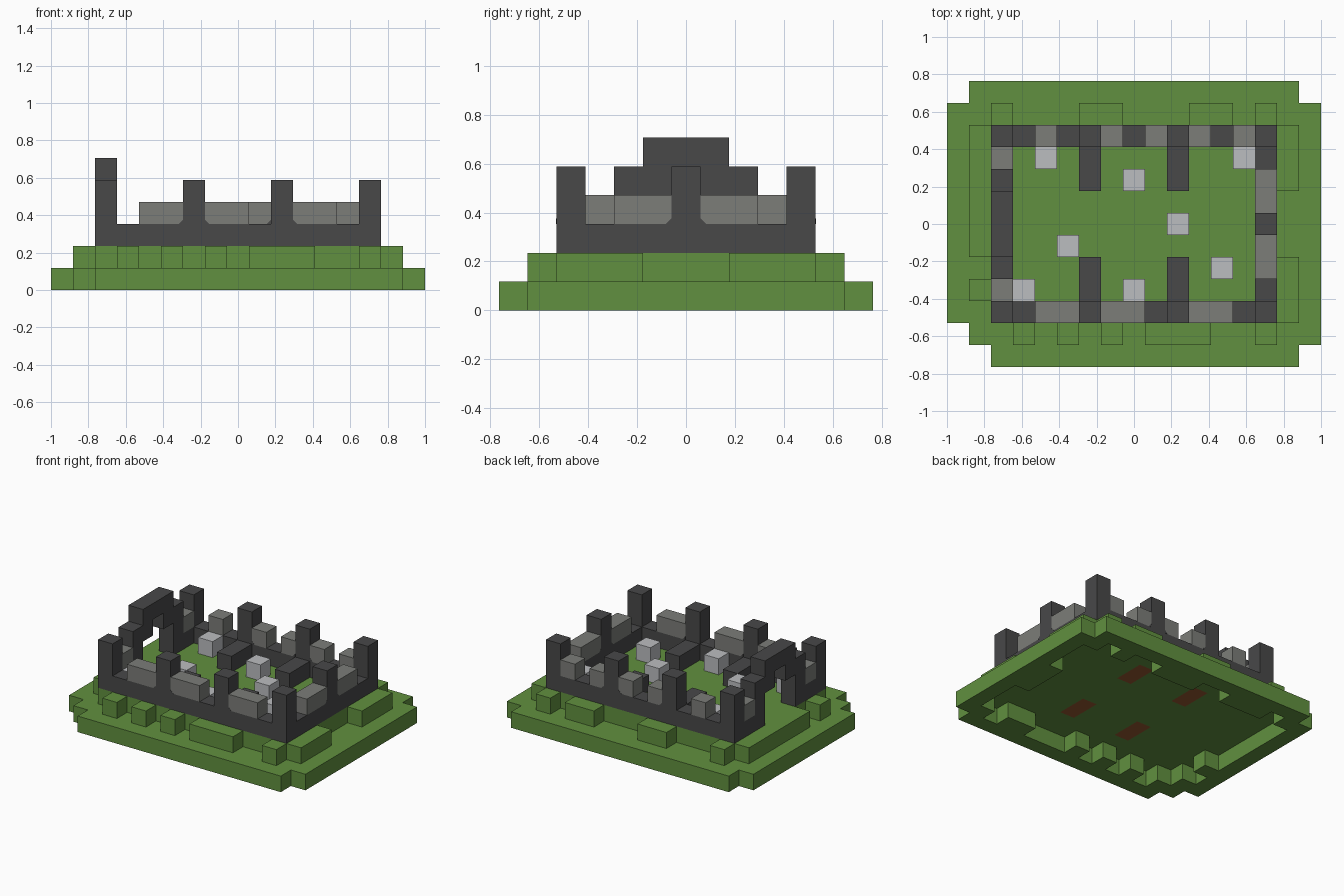
import bpy
import bmesh

# Remove the default object
default_cube = bpy.data.objects.get("Cube")
if default_cube:
    bpy.data.objects.remove(default_cube, do_unlink=True)

COLUMNS, ROWS = 17, 13
UNIT = 2 / COLUMNS


def make_material(name, red, green, blue):
    material = bpy.data.materials.new(name)
    colour = (red, green, blue, 1)
    material.diffuse_color = colour
    material.use_nodes = True
    material.node_tree.nodes["Principled BSDF"].inputs["Base Color"].default_value = colour
    return material


GRASS = make_material("grass green", .12, .28, .05)
DARK_STONE = make_material("dark stone", .065, .065, .066)
MID_STONE = make_material("mid grey stone", .2, .205, .19)
PALE_STONE = make_material("pale stone", .5, .51, .53)
EARTH = make_material("earth brown", .3, .1, .03)


def position(column, row, level):
    """Turn a block coordinate into a model position."""
    return ((column - COLUMNS / 2) * UNIT, (row - ROWS / 2) * UNIT, level * UNIT)


def area(*rectangles):
    """Cells covered by rectangles given as column start, end, row start, end."""
    return {(c, r) for left, right, front, back in rectangles
            for c in range(left, right) for r in range(front, back)}


def finish(bm, name, *materials):
    bmesh.ops.remove_doubles(bm, verts=bm.verts, dist=.0001)
    mesh = bpy.data.meshes.new(name)
    bm.to_mesh(mesh)
    bm.free()
    for material in materials:
        mesh.materials.append(material)
    obj = bpy.data.objects.new(name, mesh)
    bpy.context.collection.objects.link(obj)
    return obj


def blocks(name, cells, bottom, top, material, patch=(), patch_material=None):
    """Extrude a set of cells between two levels, with no inner faces."""
    bm = bmesh.new()

    def face(corners, slot):
        made = bm.faces.new([bm.verts.new(position(*corner)) for corner in corners])
        made.material_index = slot

    for c, r in sorted(cells):
        slot = int((c, r) in patch)
        ring = [(c, r), (c + 1, r), (c + 1, r + 1), (c, r + 1)]
        face([(*p, top) for p in ring], slot)
        face([(*p, bottom) for p in reversed(ring)], slot)
        neighbours = [(c, r - 1), (c + 1, r), (c, r + 1), (c - 1, r)]
        for side, neighbour in enumerate(neighbours):
            if neighbour not in cells:
                a, b = ring[side], ring[(side + 1) % len(ring)]
                face([(*a, bottom), (*b, bottom), (*b, top), (*a, top)], slot)
    return finish(bm, name, material, *([patch_material] if patch else []))


# Ground: an upper terrace with a ragged rim, over an open lower ring
court = area((2, 15, 2, 11))
back_ledges = area((2, 3, 11, 12), (6, 8, 11, 12), (11, 13, 11, 12), (14, 15, 11, 12))
front_ledges = area((3, 4, 1, 2), (5, 6, 1, 2), (7, 8, 1, 2), (9, 12, 1, 2), (14, 15, 1, 2))
side_ledges = area((1, 2, 3, 4), (1, 2, 5, 11), (15, 16, 2, 5), (15, 16, 8, 11))
terrace = court | back_ledges | front_ledges | side_ledges
island = area((2, 16, 0, 1), (1, 17, 1, 2), (0, 17, 2, 12), (1, 16, 12, 13))

partitions = area(*[(c, c + 1, r, r + 2) for c in (6, 10) for r in (3, 8)])
blocks("lower_grass_ring", island - terrace, 0, 1, GRASS)
blocks("upper_grass_terrace", terrace, 1, 2, GRASS, partitions, EARTH)

# Perimeter wall with a gateway, and low inner partitions
gateway = area((2, 3, 5, 8))
perimeter = court - area((3, 14, 3, 10)) - gateway
blocks("wall_base", perimeter | partitions, 2, 3, DARK_STONE)

# Corner and middle pillars
corners = {(c, r) for c in (2, 14) for r in (2, 10)}
middles = {(c, r) for c in (6, 10) for r in (2, 10)} | {(14, 6)}
blocks("wall_pillars", corners | middles, 3, 5, DARK_STONE)

# Stepped gate arch
blocks("gate_posts", {(2, 4), (2, 8)}, 3, 4, DARK_STONE)
blocks("gate_shoulders", area((2, 3, 4, 6), (2, 3, 7, 9)), 4, 5, DARK_STONE)
blocks("gate_lintel", gateway, 5, 6, DARK_STONE)

# Grey merlons on the wall
front_merlons = area((4, 6, 2, 3), (7, 9, 2, 3), (11, 13, 2, 3))
back_merlons = {(c, 10) for c in (4, 7, 9, 11, 13)}
side_merlons = area((2, 3, 3, 4), (2, 3, 9, 10), (14, 15, 4, 6), (14, 15, 7, 9))
merlons = front_merlons | back_merlons | side_merlons
blocks("merlons", merlons, 3, 4, MID_STONE)

# Small dark wedges at the pillar feet, where a merlon meets the pillar
WEDGE, LIP = .2, .01


def foot_wedge(name, column, row, step, along_row):
    start = (row if along_row else column) + (step > 0)
    across = column if along_row else row
    profile = [(start, 3), (start + step * WEDGE, 3), (start, 3 + WEDGE)]
    bm = bmesh.new()
    ends = []
    for depth in (across - LIP, across + 1 + LIP):
        ends.append([bm.verts.new(position(depth, s, z) if along_row else position(s, depth, z))
                     for s, z in profile])
    bm.faces.new(ends[0])
    bm.faces.new(reversed(ends[1]))
    for k in range(len(profile)):
        n = (k + 1) % len(profile)
        bm.faces.new((ends[0][k], ends[1][k], ends[1][n], ends[0][n]))
    bmesh.ops.recalc_face_normals(bm, faces=bm.faces)
    finish(bm, name, DARK_STONE)


for c, r in sorted(middles):
    along_row = c == 14
    for step in (-1, 1):
        beside = (c, r + step) if along_row else (c + step, r)
        if beside in merlons:
            foot_wedge("pillar_foot_wedge", c, r, step, along_row)

# Loose pale blocks in the courtyard
loose = {(4, 9), (13, 9), (8, 8), (10, 6), (5, 5), (12, 4), (3, 3), (8, 3)}
for cell in sorted(loose):
    blocks("loose_pale_block", {cell}, 2, 3, PALE_STONE)
